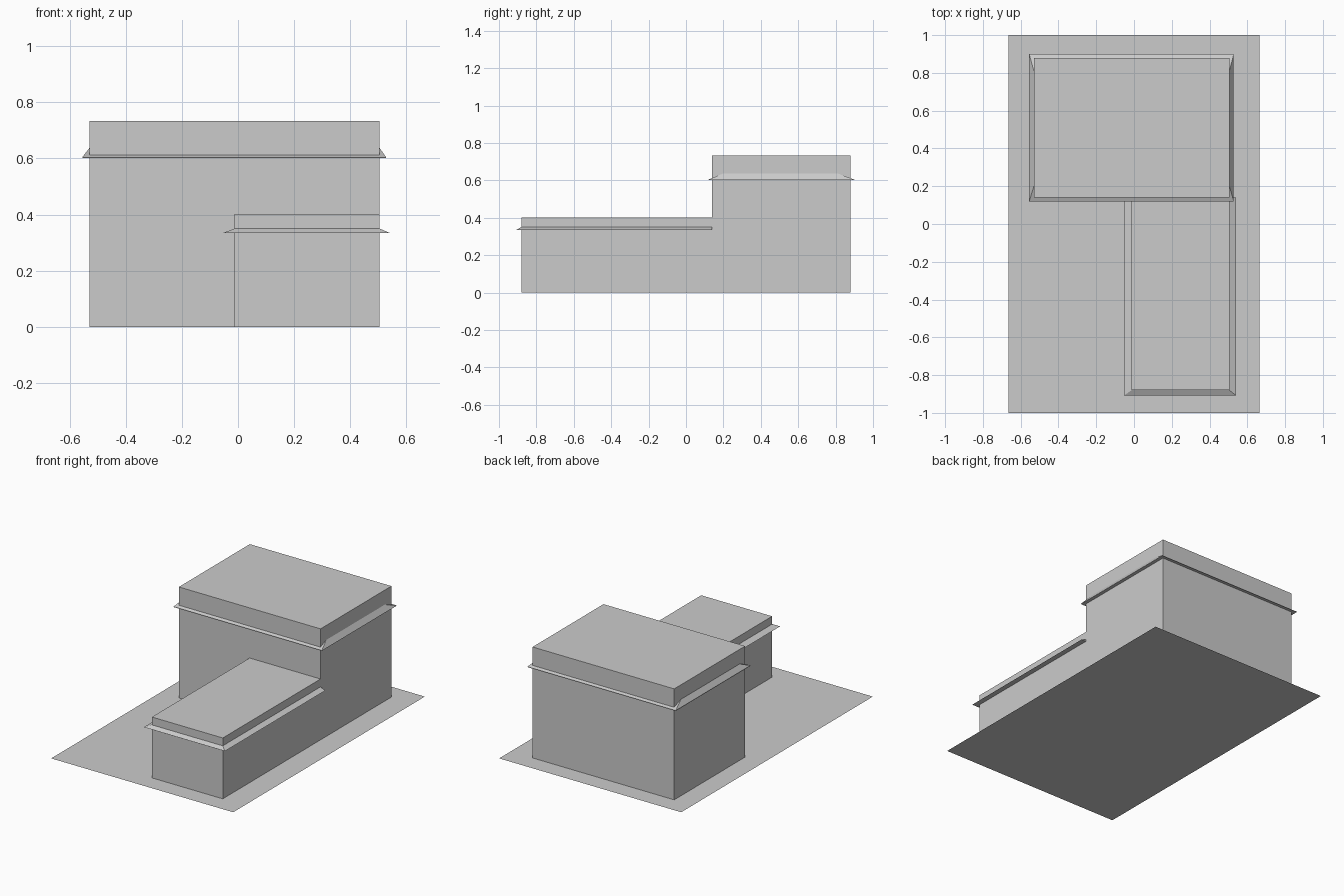
import bpy
import bmesh

cube = bpy.data.objects.get("Cube")
if cube:
    bpy.data.objects.remove(cube, do_unlink=True)

grey = bpy.data.materials.new("light_grey")
grey.use_nodes = True
colour = (0.6, 0.6, 0.6, 1)
grey.diffuse_color = colour
grey.node_tree.nodes["Principled BSDF"].inputs["Base Color"].default_value = colour


def loft(name, rings, open_base=False):
    """Stack rectangles given as (x0, x1, y0, y1, z) into a flat-faced solid."""
    bm = bmesh.new()
    loops = [[bm.verts.new(p) for p in ((x0, y0, z), (x1, y0, z), (x1, y1, z), (x0, y1, z))]
             for x0, x1, y0, y1, z in rings]
    for low, high in zip(loops, loops[1:]):
        for i in range(4):
            j = (i + 1) % 4
            bm.faces.new((low[i], low[j], high[j], high[i]))
    bm.faces.new(loops[-1])
    if not open_base:
        bm.faces.new(loops[0][::-1])
    mesh = bpy.data.meshes.new(name)
    bm.to_mesh(mesh)
    bm.free()
    mesh.materials.append(grey)
    obj = bpy.data.objects.new(name, mesh)
    bpy.context.collection.objects.link(obj)
    return obj


# Flat plot of land
loft("ground_plot", [(-0.665, 0.665, -1, 1, 0)], open_base=True)

# Tall rear block and low front wing, sharing one side wall
tower = (-0.53, 0.505, 0.14, 0.88)
wing = (-0.013, 0.505, -0.88, 0.14)
loft("rear_block", [(*tower, 0), (*tower, 0.733)], open_base=True)
loft("front_wing", [(*wing, 0), (*wing, 0.402)], open_base=True)

# Hipped eaves around the rear block, steep at the sides and shallow front and back
eave = (-0.555, 0.528, 0.12, 0.9)
loft("rear_eaves", [(*eave, 0.601), (*eave, 0.604), (-0.53, 0.505, 0.2, 0.81, 0.637)])

# Shallow eaves around three sides of the wing
loft("wing_eaves", [(-0.052, 0.54, -0.908, 0.14, 0.335), (*wing, 0.35)])
